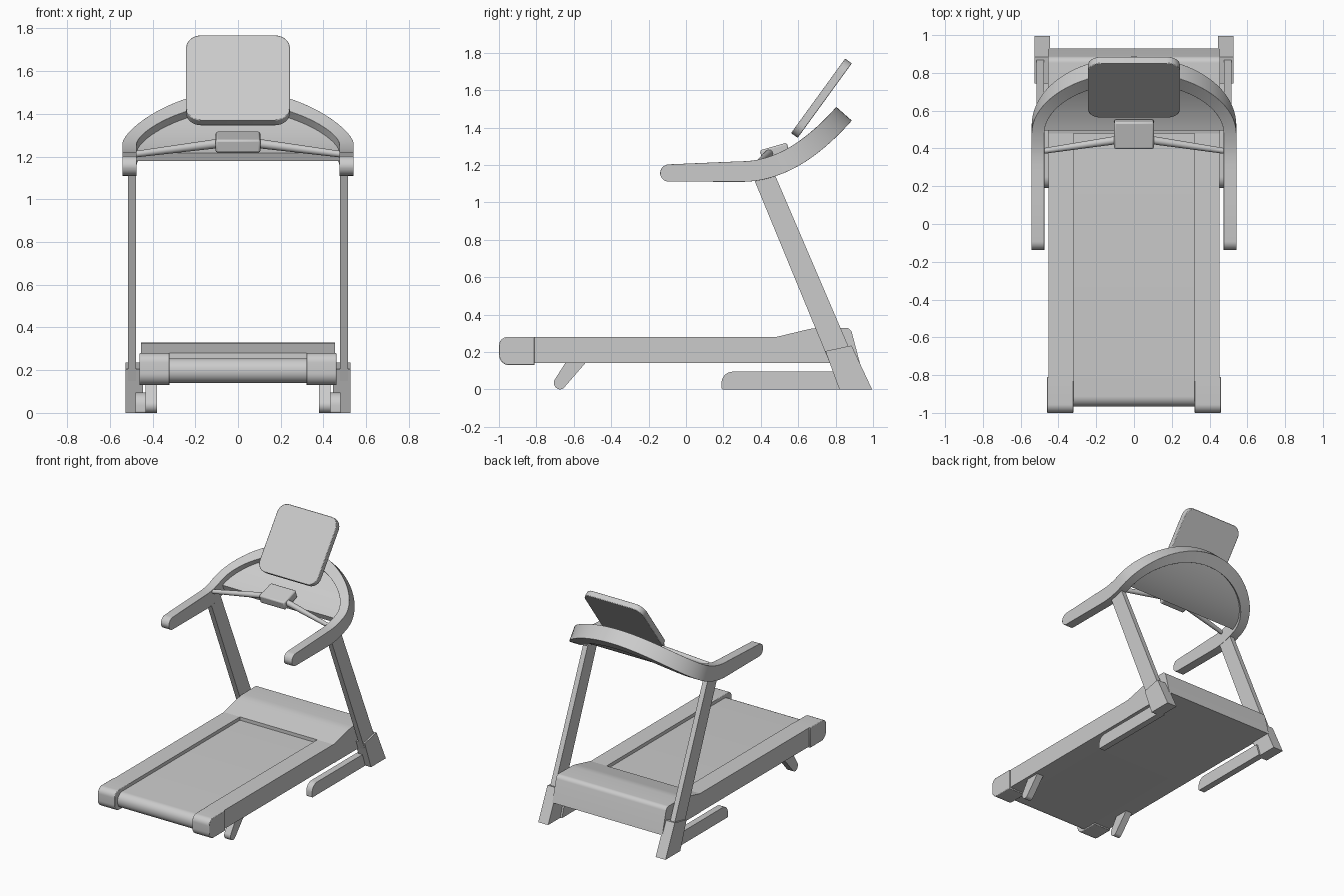
import bpy, bmesh
from math import sin, cos, pi, sqrt, radians
from mathutils import Vector, Matrix

if "Cube" in bpy.data.objects:
    bpy.data.objects.remove(bpy.data.objects["Cube"])


def rounded(pts, n=8):
    """Polygon of (u, v[, radius]) with exact arc fillets where a radius is given."""
    out = []
    for i, p in enumerate(pts):
        b = Vector(p[:2])
        if len(p) < 3:
            out.append(b)
            continue
        da = (Vector(pts[i - 1][:2]) - b).normalized()
        dc = (Vector(pts[(i + 1) % len(pts)][:2]) - b).normalized()
        half = da.angle(dc) / 2
        d = p[2] * cos(half) / sin(half)
        a, c, w = b + da * d, b + dc * d, sin(half)
        for k in range(n + 1):
            t = k / n
            q0, q1, q2 = (1 - t) ** 2, 2 * w * t * (1 - t), t * t
            out.append((a * q0 + b * q1 + c * q2) / (q0 + q1 + q2))
    return out


def loft(name, rings, mirror=False, bevel=0, matrix=None):
    """Skin closed rings of points, cap both ends."""
    bm = bmesh.new()
    rows = [[bm.verts.new(p) for p in r] for r in rings]
    n = len(rows[0])
    for a, b in zip(rows, rows[1:]):
        for i in range(n):
            j = (i + 1) % n
            bm.faces.new((a[i], a[j], b[j], b[i]))
    bm.faces.new(rows[0])
    bm.faces.new(rows[-1])
    if matrix:
        bm.transform(matrix)
    bmesh.ops.recalc_face_normals(bm, faces=bm.faces)
    me = bpy.data.meshes.new(name)
    bm.to_mesh(me)
    bm.free()
    ob = bpy.data.objects.new(name, me)
    bpy.context.collection.objects.link(ob)
    bpy.ops.object.select_all(action='DESELECT')
    ob.select_set(True)
    bpy.context.view_layer.objects.active = ob
    bpy.ops.object.shade_smooth_by_angle(angle=radians(30))
    if bevel:
        m = ob.modifiers.new("bevel", 'BEVEL')
        m.width, m.segments, m.limit_method = bevel, 2, 'ANGLE'
        m.angle_limit = radians(40)
    if mirror:
        ob.modifiers.new("mirror", 'MIRROR')
    return ob


def prism(name, pts, x0, x1, **kw):
    """Extrude a (y, z) profile along x."""
    prof = rounded(pts)
    return loft(name, [[(x, p.x, p.y) for p in prof] for x in (x0, x1)], **kw)


# --- deck: running belt, side rails, end caps, motor hood
prism("running_belt", [(-.967, .14, .055), (.6, .14), (.6, .255), (-.967, .255, .055)], -.322, .322)
prism("side_rail", [(-.83, .14), (.6, .14), (.6, .28), (-.83, .28)], .32, .453, mirror=True)
prism("end_cap", [(-1, .13, .055), (-.81, .13), (-.81, .28), (-1, .28, .045)], .32, .461,
      mirror=True, bevel=.004)
prism("motor_hood", [(.48, .14), (.93, .14), (.88, .33, .035), (.68, .328, .3), (.48, .28)], -.455, .455)

# --- supports: rear legs, foot blocks, floor bars, uprights
prism("rear_leg", [(-.64, .15), (-.53, .15), (-.66, 0, .035), (-.735, 0, .035)], .38, .432, mirror=True)
prism("foot_block", [(.82, 0), (.995, 0), (.885, .235), (.745, .205)], .445, .527, mirror=True)
prism("floor_bar", [(.19, 0, .008), (.85, 0), (.82, .095), (.19, .095, .06)], .432, .48, mirror=True)
prism("upright", [(.765, .15), (.89, .18), (.47, 1.16), (.365, 1.12)], .477, .515, mirror=True)

# --- handrail: flat U plan, bent upward along a parabola
HALF = .055


def bend(x, y, off):
    """Point at plan position (x, y), offset along the bend normal."""
    k = max(0, y - .3)
    nrm = Vector((0, -2.08 * k, 1)).normalized()
    return Vector((x, y, 1.165 - .02 * max(0, .3 - y) + 1.04 * k * k)) + nrm * off


def half_height(y):
    h = .046 + (HALF - .046) * min(1, max(0, (y + .1) / .4))
    if y < -.092:
        h = sqrt(max(.00003, .046 ** 2 - (y + .092) ** 2))
    return h


stations = [((.542, y), (.475, y)) for y in
            [-.092 - .046 * cos(i * pi / 16) for i in range(9)] + [.1, .28, .32, .36, .4, .45]]
for i in range(41):
    a = pi * i / 40
    stations.append(((.542 * cos(a), .5 + .345 * sin(a)), (.475 * cos(a), .5 + .285 * sin(a))))
stations += [((-o[0], o[1]), (-n[0], n[1])) for o, n in stations[14::-1]]
rings = []
for o, n in stations:
    h = half_height(o[1])
    rings.append([bend(*o, h), bend(*n, h), bend(*n, -h), bend(*o, -h)])
loft("handrail", rings, bevel=.004)

# --- console tray filling the arch
rings = []
for i in range(21):
    a = pi / 2 * i / 20 * .985
    x, y = .485 * cos(a), .5 + .30 * sin(a)
    rings.append([bend(-x, y, .012), bend(x, y, .012), bend(x, y, -.03), bend(-x, y, -.03)])
loft("console_tray", rings)

# --- screen: rounded plate leaning back
up = Vector((0, .588, .809))
nrm = Vector((0, -.809, .588))
m = Matrix((nrm, Vector((1, 0, 0)), up)).transposed().to_4x4()
m.translation = (0, .724, 1.557)
prism("screen", [(-.243, -.246, .07), (.243, -.246, .07), (.243, .246, .07), (-.243, .246, .07)],
      -.022, .022, matrix=m, bevel=.004)

# --- pulse grip: centre box with two tapered bars
m = Matrix.Translation((0, .475, 1.268)) @ Matrix.Rotation(radians(16), 4, 'X')
prism("grip_box", [(-.075, -.032), (.075, -.032), (.075, .032), (-.075, .032)],
      -.105, .105, matrix=m, bevel=.01)
ring = [(cos(2 * pi * i / 20), sin(2 * pi * i / 20)) for i in range(20)]
loft("grip_bar", [[(x, y + r * c, z + r * s) for c, s in ring]
                  for x, y, z, r in ((.09, .445, 1.262, .022), (.49, .385, 1.21, .015))], mirror=True)
